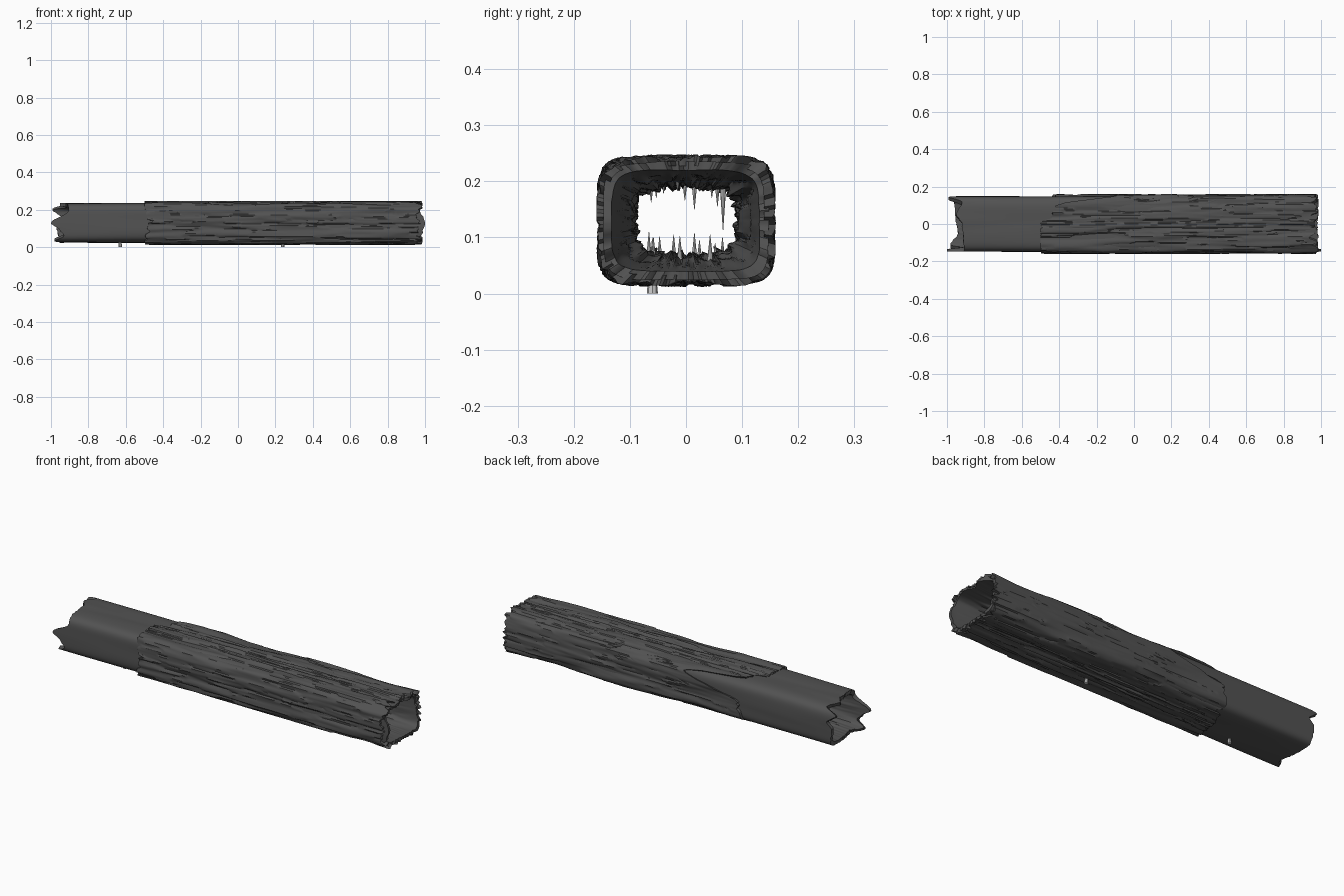
import bpy, bmesh, math, random
from mathutils import Vector, noise

if "Cube" in bpy.data.objects:
    bpy.data.objects.remove(bpy.data.objects["Cube"])

random.seed(4)
N_ANG, N_LEN = 144, 130
CZ = 0.13


def material(name, v):
    m = bpy.data.materials.new(name)
    m.diffuse_color = (v, v, v, 1)
    m.use_nodes = True
    m.node_tree.nodes["Principled BSDF"].inputs["Base Color"].default_value = m.diffuse_color
    return m


dark = material("dark_wood", 0.085)


def section(t, inset):
    """Point on the squarish log cross-section, moved inward by inset."""
    a, b, n = 0.16 - inset, 0.118 - inset, 5.5
    c, s = math.cos(t), math.sin(t)
    r = (abs(c / a) ** n + abs(s / b) ** n) ** (-1 / n)
    return r * c, CZ + r * s


def fibre(x, t, fx, ft, seed):
    """Noise stretched along the grain."""
    return noise.noise(Vector((x * fx + seed, math.cos(t) * ft, math.sin(t) * ft + seed)))


def keyed(keys, t):
    """Periodic smooth interpolation of (degrees, x) keys."""
    d = math.degrees(t) % 360
    ext = keys + [(keys[0][0] + 360, keys[0][1])]
    for (d0, v0), (d1, v1) in zip(ext, ext[1:]):
        if d0 <= d <= d1:
            f = (d - d0) / (d1 - d0)
            return v0 + (v1 - v0) * f * f * (3 - 2 * f)
    return keys[0][1]


def shell(name, outer, inner, start, end):
    """Closed thick tube whose ends follow start(t) and end(t)."""
    bm = bmesh.new()
    rings = []
    path = [(k / N_LEN, outer) for k in range(N_LEN + 1)]
    path += [(k / N_LEN, inner) for k in range(N_LEN, -1, -1)]
    for f, inset in path:
        ring = []
        for j in range(N_ANG):
            t = 2 * math.pi * j / N_ANG
            x0, x1 = start(t), end(t)
            x = x0 + (x1 - x0) * f
            y, z = section(t, inset(x, t))
            ring.append(bm.verts.new((x, y, z)))
        rings.append(ring)
    for k, ring in enumerate(rings):
        nxt = rings[(k + 1) % len(rings)]
        for j in range(N_ANG):
            q = (j + 1) % N_ANG
            bm.faces.new((ring[j], ring[q], nxt[q], nxt[j]))
    bmesh.ops.recalc_face_normals(bm, faces=bm.faces)
    me = bpy.data.meshes.new(name)
    bm.to_mesh(me)
    bm.free()
    ob = bpy.data.objects.new(name, me)
    bpy.context.collection.objects.link(ob)
    me.materials.append(dark)
    bpy.context.view_layer.objects.active = ob
    ob.select_set(True)
    bpy.ops.object.shade_smooth_by_angle(angle=math.radians(35))
    ob.select_set(False)
    return ob


# Bare wood core: smooth outside, rough hollow that narrows in the middle
LEFT = [(0, -0.97), (12, -0.94), (28, -0.99), (40, -0.92), (62, -0.95), (90, -0.92),
        (140, -0.91), (155, -0.905), (180, -1.0), (196, -0.95), (206, -0.93),
        (217, -0.98), (240, -0.94), (290, -0.955), (325, -0.96)]
RIGHT = [(0, 0.97), (30, 0.955), (60, 0.985), (90, 0.965), (120, 0.985), (150, 0.97),
         (180, 1.0), (215, 0.975), (270, 0.98), (320, 0.985)]


def core_out(x, t):
    return 0.0125 + 0.003 * fibre(x, t, 2, 2, 3)


def core_in(x, t):
    mid = min(1, max(0, (0.99 - abs(x)) / 0.35))
    rough = abs(fibre(x, t, 5, 5, 20)) * 0.02 + fibre(x, t, 3, 11, 8) * 0.007
    return 0.027 + mid * (0.022 + rough + 0.014 * abs(math.cos(t)) ** 3)


shell("wood_core", core_out, core_in,
      lambda t: keyed(LEFT, t) + 0.006 * fibre(0, t, 1, 12, 5),
      lambda t: keyed(RIGHT, t) + 0.01 * fibre(0, t, 1, 10, 9))


# Bark layer: grooved and terraced along the grain, never beyond the full section
def bark_out(x, t):
    wave = 0.018 * max(0, fibre(x, t, 2.6, 2.2, 11))
    groove = 0.011 * max(0, fibre(x, t, 2.2, 8, 31)) + 0.004 * abs(fibre(x, t, 4, 15, 17))
    flake = 0.004 if fibre(x, t, 2.4, 6, 47) > 0.12 else 0
    return min(0.026, wave + groove + flake)


def bark_in(x, t):
    return 0.021 + max(0, bark_out(x, t) - 0.017)


BARK_START = [(0, -0.42), (30, -0.1), (50, -0.42), (90, -0.5), (150, -0.5), (180, -0.48),
              (215, -0.5), (270, -0.48), (320, -0.44)]
shell("bark", bark_out, bark_in,
      lambda t: keyed(BARK_START, t) + 0.05 * max(0, fibre(0, t, 1, 9, 60)),
      lambda t: 0.965 + 0.04 * fibre(0, t, 1, 9, 70))


# Splinter spikes growing from the floor and ceiling of the hollow
def spike(name, x, y, z0, z1, r):
    bpy.ops.mesh.primitive_cone_add(vertices=8, radius1=r, radius2=0.0004, depth=abs(z1 - z0),
                                    location=(x, y, (z0 + z1) / 2),
                                    rotation=(0 if z1 > z0 else math.pi, 0, 0))
    ob = bpy.context.object
    ob.name = name
    bpy.ops.object.shade_smooth_by_angle(angle=math.radians(40))


FLOOR = [(-0.066, 0.11), (-0.058, 0.10), (-0.047, 0.102), (-0.022, 0.105), (-0.011, 0.103),
         (0.015, 0.108), (0.024, 0.095), (0.043, 0.105), (0.052, 0.09), (0.065, 0.10)]
CEILING = [(-0.062, 0.162), (-0.053, 0.17), (-0.04, 0.178), (-0.015, 0.183), (-0.002, 0.166),
           (0.015, 0.15), (0.024, 0.182), (0.046, 0.17), (0.056, 0.155), (0.066, 0.113)]
for n, (y, tip) in enumerate(FLOOR):
    spike("floor_spike", -0.75 + 1.5 * ((n * 7) % 10) / 9, y, 0.035, tip, 0.008)
for n, (y, tip) in enumerate(CEILING):
    spike("ceiling_spike", -0.7 + 1.4 * ((n * 3) % 10) / 9, y, 0.225, tip, 0.008)

# Spike roots poking out underneath
for x in (-0.63, 0.24):
    spike("spike_root", x, -0.06, 0.0, 0.1, 0.01)
